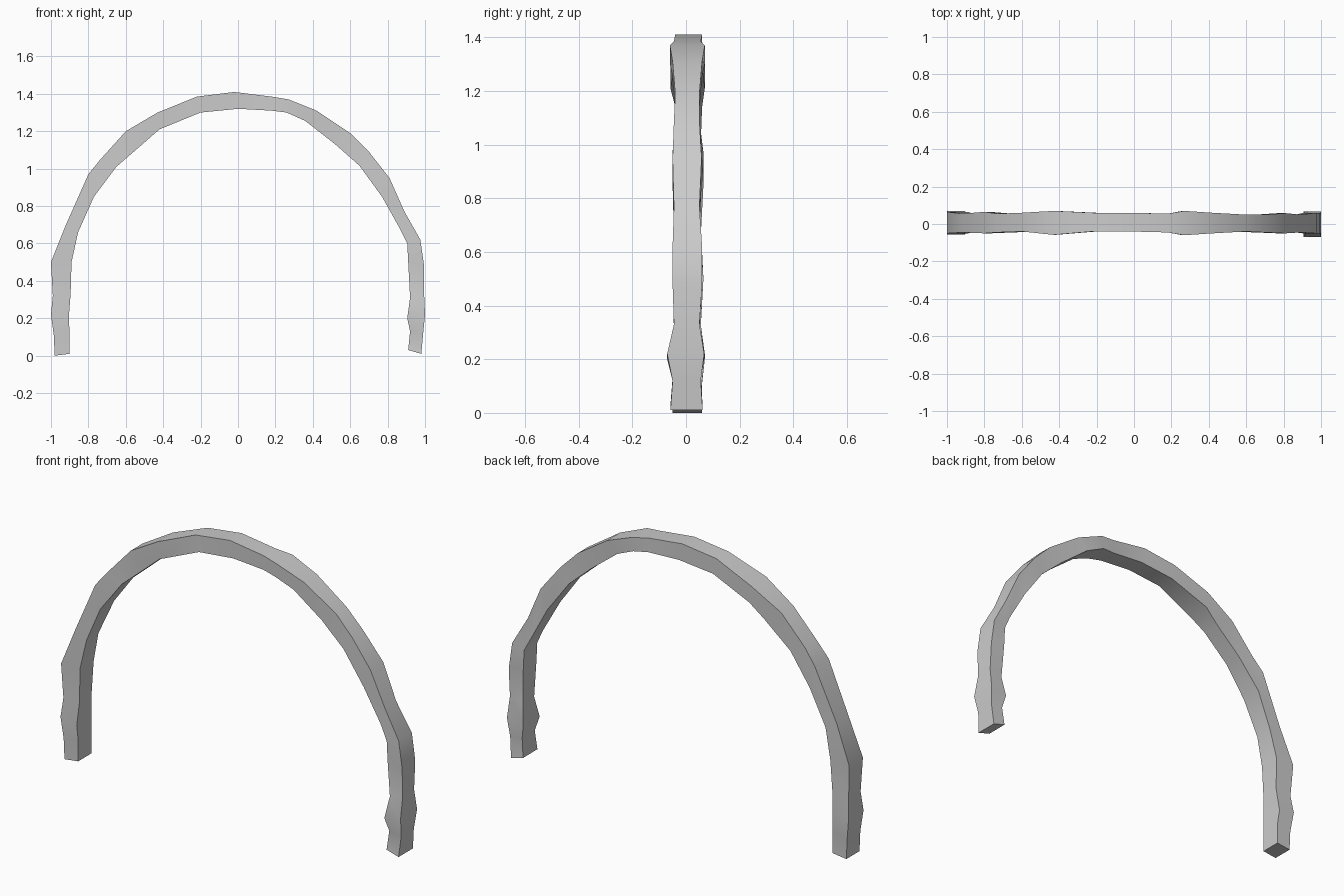
import bpy, bmesh

# Cross-section stations along the arch, left foot to right foot:
# outer x, outer z, inner x, inner z, front y, back y
STATIONS = [
    (-.98, .00, -.90, .01, -.05, .06),
    (-.985, .11, -.90, .12, -.05, .06),
    (-1.0, .22, -.905, .20, -.055, .07),
    (-.99, .32, -.895, .33, -.045, .055),
    (-1.0, .50, -.89, .50, -.05, .065),
    (-.92, .70, -.855, .66, -.045, .055),
    (-.80, .97, -.77, .85, -.05, .065),
    (-.735, 1.05, -.65, 1.01, -.045, .055),
    (-.60, 1.20, -.50, 1.14, -.04, .06),
    (-.43, 1.30, -.42, 1.21, -.058, .07),
    (-.22, 1.385, -.20, 1.30, -.04, .06),
    (-.02, 1.41, .00, 1.32, -.04, .06),
    (.18, 1.385, .18, 1.31, -.045, .055),
    (.27, 1.37, .26, 1.30, -.06, .07),
    (.42, 1.31, .36, 1.255, -.05, .06),
    (.60, 1.19, .52, 1.13, -.04, .05),
    (.70, 1.09, .65, 1.015, -.045, .05),
    (.81, .95, .77, .85, -.05, .058),
    (.89, .77, .865, .68, -.045, .05),
    (.975, .62, .905, .60, -.05, .06),
    (.995, .48, .91, .50, -.05, .06),
    (.995, .33, .92, .31, -.045, .05),
    (1.0, .22, .905, .20, -.07, .068),
    (.99, .12, .92, .13, -.05, .055),
    (.98, .01, .91, .03, -.058, .062),
]

# Rough-hewn square-section arch
bm = bmesh.new()
rings = []
for ox, oz, ix, iz, y0, y1 in STATIONS:
    rings.append([bm.verts.new(c) for c in
                  ((ox, y0, oz), (ox, y1, oz), (ix, y1, iz), (ix, y0, iz))])
for a, b in zip(rings, rings[1:]):
    for k in range(4):
        n = (k + 1) % 4
        bm.faces.new((a[k], a[n], b[n], b[k]))

# Closed feet
bm.faces.new(rings[0])
bm.faces.new(rings[-1])
bmesh.ops.recalc_face_normals(bm, faces=bm.faces[:])

mesh = bpy.data.meshes.new("arch")
bm.to_mesh(mesh)
bm.free()
arch = bpy.data.objects.new("arch", mesh)
bpy.context.collection.objects.link(arch)
bpy.context.view_layer.objects.active = arch
arch.select_set(True)
bpy.ops.object.shade_smooth_by_angle(angle=0.7)
